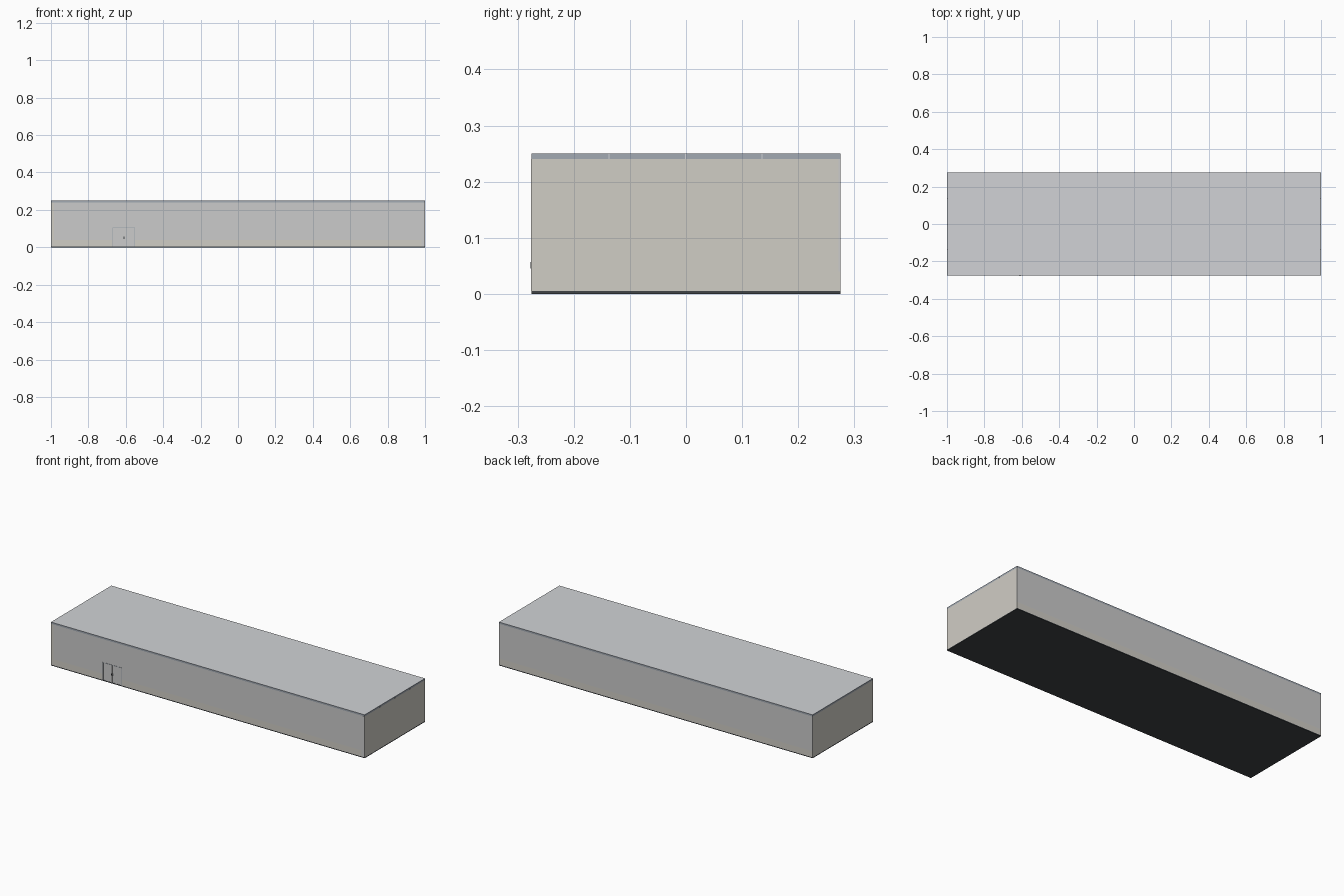
import bpy

if "Cube" in bpy.data.objects:
    bpy.data.objects.remove(bpy.data.objects["Cube"])


def material(name, rgb):
    m = bpy.data.materials.new(name)
    m.diffuse_color = (*rgb, 1)
    m.use_nodes = True
    m.node_tree.nodes["Principled BSDF"].inputs["Base Color"].default_value = m.diffuse_color
    return m


CREAM = material("cream_panel", (0.63, 0.61, 0.56))
CLAD = material("light_cladding", (0.68, 0.69, 0.70))
ROOF = material("roof_sheet", (0.64, 0.65, 0.67))
TRIM = material("trim", (0.36, 0.40, 0.45))
DARK = material("dark_slab", (0.05, 0.056, 0.062))


def box(name, x, y, z, mat):
    """Box given by its (min, max) along each axis."""
    bpy.ops.mesh.primitive_cube_add(
        size=1, location=[(a + b) / 2 for a, b in (x, y, z)])
    o = bpy.context.object
    o.name = name
    o.scale = [b - a for a, b in (x, y, z)]
    bpy.ops.object.transform_apply(location=False, rotation=False, scale=True)
    o.data.materials.append(mat)
    return o


X, Y, H = 1.0, 0.275, 0.25
BASE, PLINTH, EAVE = 0.005, 0.04, 0.24
D0, D1, DTOP = -0.67, -0.55, 0.107

# Floor slab
box("floor_slab", (-X, X), (-Y, Y), (0, BASE), DARK)

# End walls
box("left_end_wall", (-X, -X + 0.015), (-Y, Y - 0.003), (BASE, EAVE), CREAM)
box("right_end_wall", (X - 0.015, X), (-Y, Y - 0.003), (BASE, EAVE), CREAM)

# Front wall: plinth and cladding leave the doorway open
F = (-Y, -Y + 0.012)
box("front_plinth_left", (-X + 0.015, D0), F, (BASE, PLINTH), CREAM)
box("front_plinth_right", (D1, X - 0.015), F, (BASE, PLINTH), CREAM)
box("front_cladding_left", (-X + 0.015, D0), F, (PLINTH, EAVE), CLAD)
box("front_cladding_right", (D1, X - 0.015), F, (PLINTH, EAVE), CLAD)
box("front_cladding_over_door", (D0, D1), F, (DTOP, EAVE), CLAD)

# Corner post cover on the front right
box("front_corner_cover", (X - 0.018, X - 0.0005), (-Y - 0.0008, -Y + 0.004),
    (BASE, EAVE), CLAD)

# Back wall
box("back_plinth", (-X, X), (Y - 0.003, Y), (BASE, PLINTH), CREAM)
box("back_cladding", (-X, X), (Y - 0.003, Y), (PLINTH, EAVE), CLAD)

# Double door with frame and handles
mid = (D0 + D1) / 2
box("door_frame_left", (D0, D0 + 0.003), (-Y - 0.001, -Y + 0.012), (BASE, DTOP), TRIM)
box("door_frame_right", (D1 - 0.003, D1), (-Y - 0.001, -Y + 0.012), (BASE, DTOP), TRIM)
box("door_frame_top", (D0 + 0.003, D1 - 0.003), (-Y - 0.001, -Y + 0.012),
    (DTOP - 0.003, DTOP), TRIM)
for side, s in (("left", -1), ("right", 1)):
    a, b = sorted((mid + s * 0.0007, mid + s * 0.057))
    box(f"door_leaf_{side}", (a, b), (-Y + 0.001, -Y + 0.008),
        (BASE, DTOP - 0.003), CLAD)
    a, b = sorted((mid + s * 0.003, mid + s * 0.005))
    box(f"door_handle_{side}", (a, b), (-Y - 0.002, -Y + 0.001),
        (0.045, 0.057), DARK)

# Roof deck with edge trim; end trim comes in four lengths
box("roof_deck", (-X + 0.002, X - 0.002), (-Y + 0.002, Y - 0.002), (EAVE, H), ROOF)
for side, s in (("front", -1), ("back", 1)):
    box(f"{side}_roof_trim", (-X, X), tuple(sorted((s * Y, s * (Y - 0.002)))),
        (EAVE, H), TRIM)
for side, s in (("left", -1), ("right", 1)):
    for i in range(4):
        y0 = -Y + 0.002 + i * (2 * Y - 0.004) / 4
        box(f"{side}_roof_trim_{i + 1}", tuple(sorted((s * X, s * (X - 0.002)))),
            (y0, y0 + (2 * Y - 0.004) / 4 - (0.002 if i < 3 else 0)), (EAVE, H), TRIM)
